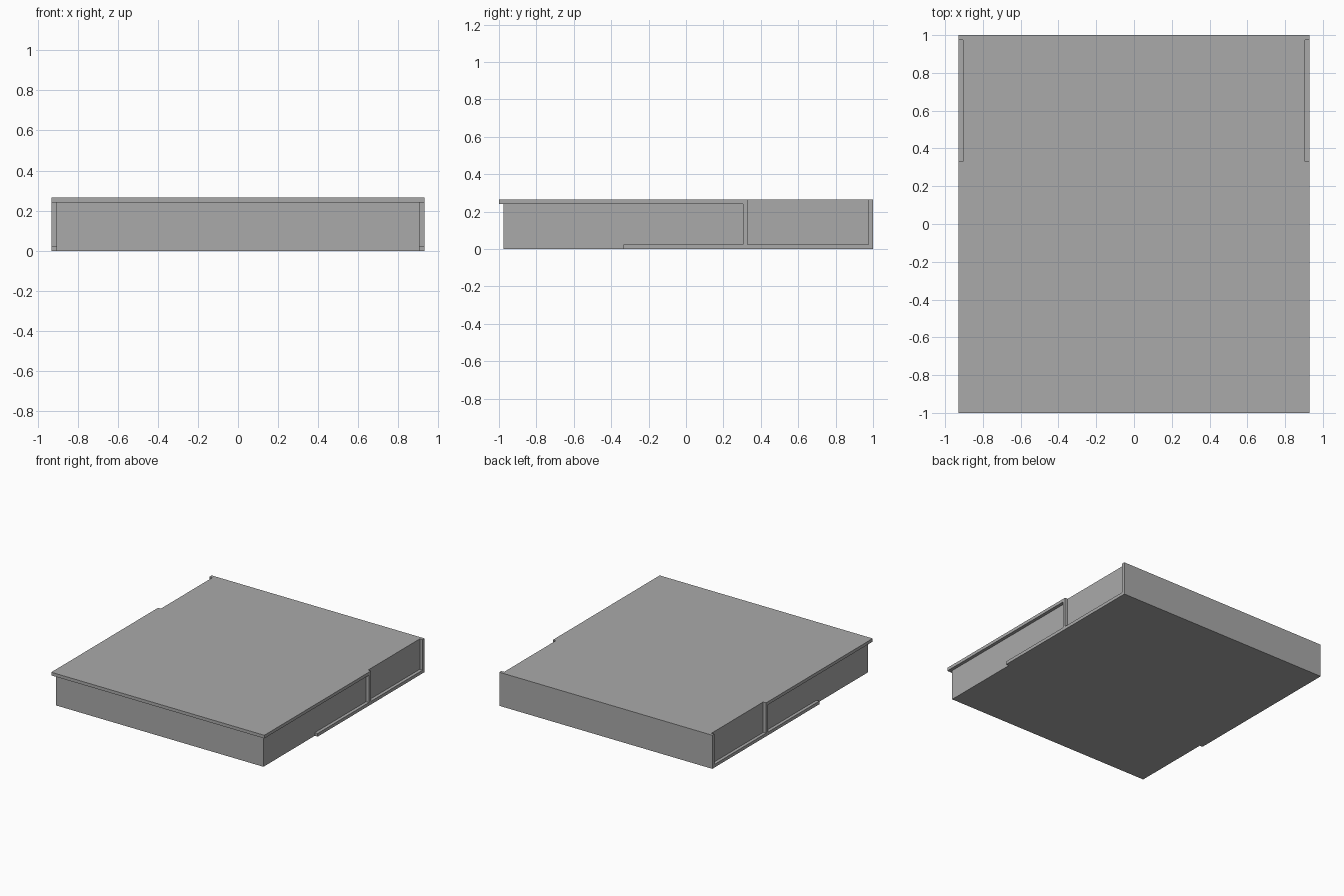
import bpy
import bmesh

if "Cube" in bpy.data.objects:
    bpy.data.objects.remove(bpy.data.objects["Cube"], do_unlink=True)

# Dimensions
HALF_W, HALF_D, H = 0.93, 1.0, 0.265
WALL = 0.025
POST = 0.33            # rear face of the middle side post
INNER = HALF_W - WALL  # recessed side wall

grey = bpy.data.materials.new("plain_grey")
grey.use_nodes = True
COLOUR = (0.4, 0.4, 0.4, 1)
grey.diffuse_color = COLOUR
grey.node_tree.nodes["Principled BSDF"].inputs["Base Color"].default_value = COLOUR


def extrude_profile(name, outline, x0, x1):
    """Solid made from a (y, z) outline extruded from x0 to x1."""
    bm = bmesh.new()
    face = bm.faces.new([bm.verts.new((x0, y, z)) for y, z in outline])
    moved = bmesh.ops.extrude_face_region(bm, geom=[face])["geom"]
    verts = [v for v in moved if isinstance(v, bmesh.types.BMVert)]
    bmesh.ops.translate(bm, verts=verts, vec=(x1 - x0, 0, 0))
    bmesh.ops.recalc_face_normals(bm, faces=bm.faces)
    mesh = bpy.data.meshes.new(name)
    bm.to_mesh(mesh)
    bm.free()
    mesh.materials.append(grey)
    obj = bpy.data.objects.new(name, mesh)
    bpy.context.collection.objects.link(obj)
    return obj


# Main block with the overhanging front lip
body = extrude_profile("tray_body", [
    (-HALF_D + WALL, 0), (HALF_D, 0), (HALF_D, H), (-HALF_D, H),
    (-HALF_D, H - WALL), (-HALF_D + WALL, H - WALL)], -HALF_W, HALF_W)

# Side recesses: the front one opens forward and down, the rear one upward
front_recess = [
    (-1.2, -0.1), (-0.335, -0.1), (-0.335, WALL), (POST - WALL, WALL),
    (POST - WALL, H - WALL), (-1.2, H - WALL)]
rear_recess = [
    (POST, WALL), (HALF_D - WALL, WALL), (HALF_D - WALL, H + 0.1), (POST, H + 0.1)]

cutters = []
for side, sign in (("left", 1), ("right", -1)):
    for name, outline in (("front", front_recess), ("rear", rear_recess)):
        cutter = extrude_profile(f"{side}_{name}_recess_cutter", outline,
                                 sign * INNER, sign * (HALF_W + 0.1))
        mod = body.modifiers.new(cutter.name, "BOOLEAN")
        mod.operation = "DIFFERENCE"
        mod.solver = "EXACT"
        mod.object = cutter
        cutters.append(cutter)

# Bake the cuts and discard the cutters
depsgraph = bpy.context.evaluated_depsgraph_get()
cut_mesh = bpy.data.meshes.new_from_object(body.evaluated_get(depsgraph))
body.modifiers.clear()
body.data = cut_mesh
for cutter in cutters:
    bpy.data.objects.remove(cutter, do_unlink=True)
